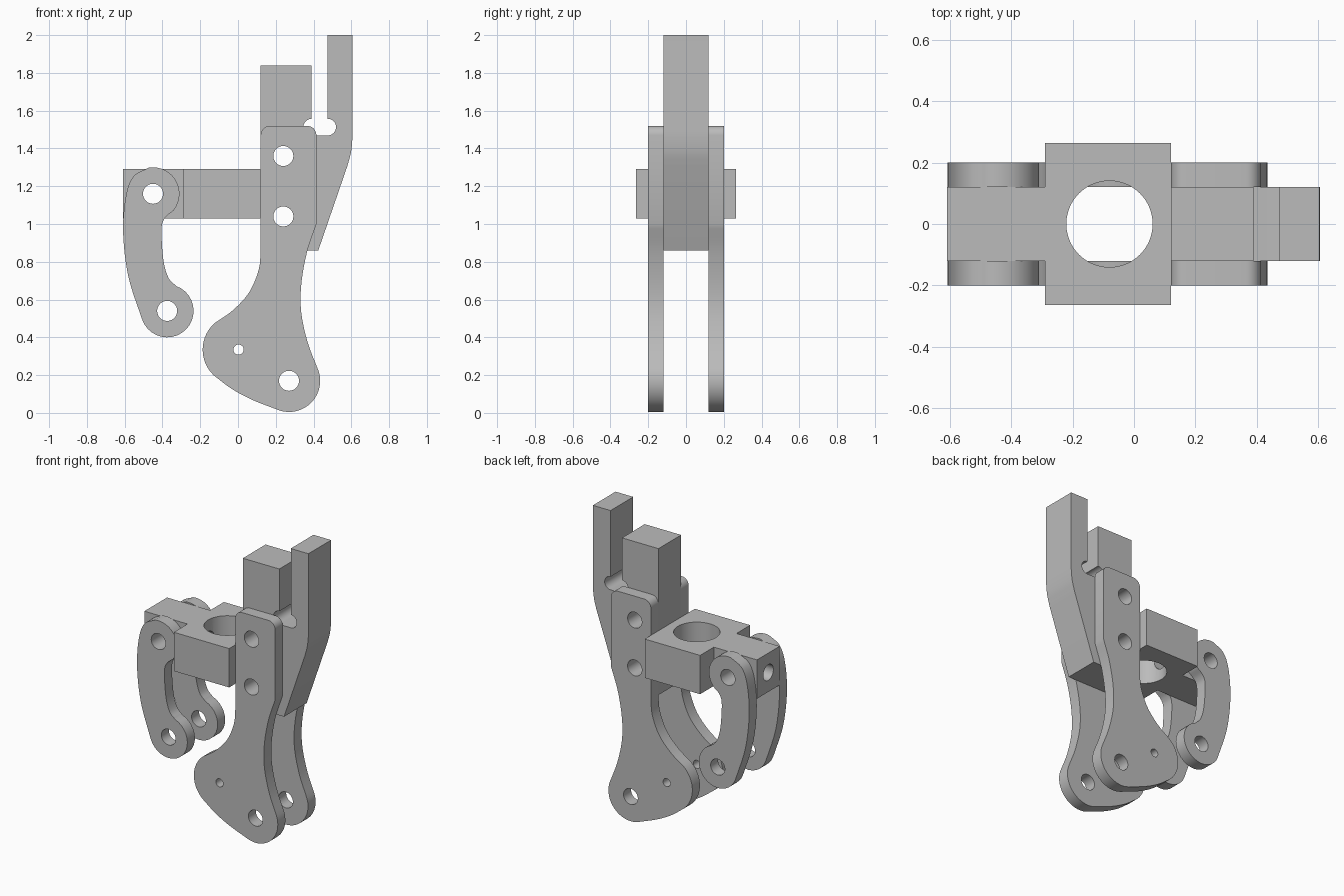
import bpy
import bmesh
from math import cos, sin, radians
from mathutils import Matrix, Vector

cube = bpy.data.objects.get("Cube")
if cube:
    bpy.data.objects.remove(cube, do_unlink=True)

GREY = (0.5, 0.5, 0.5, 1.0)
metal = bpy.data.materials.new("plain_grey")
metal.use_nodes = True
metal.diffuse_color = GREY
metal.node_tree.nodes["Principled BSDF"].inputs["Base Color"].default_value = GREY


def arc(cx, cy, r, start, end, steps=20):
    """Points along a circular arc, angles in degrees."""
    angles = [radians(start + (end - start) * i / steps) for i in range(steps + 1)]
    return [(cx + r * cos(a), cy + r * sin(a)) for a in angles]


def flow(points, steps=6):
    """Smooth curve through the points, without its two end points."""
    p = [Vector(q) for q in points]
    p = [2 * p[0] - p[1]] + p + [2 * p[-1] - p[-2]]
    out = []
    for a, b, c, d in zip(p, p[1:], p[2:], p[3:]):
        for i in range(steps):
            t = i / steps
            out.append(tuple(0.5 * (2 * b + (c - a) * t + (2 * a - 5 * b + 4 * c - d) * t ** 2
                                    + (3 * b - a - 3 * c + d) * t ** 3)))
    return out[1:]


def add_object(name, bm):
    bmesh.ops.recalc_face_normals(bm, faces=bm.faces)
    mesh = bpy.data.meshes.new(name)
    bm.to_mesh(mesh)
    bm.free()
    mesh.materials.append(metal)
    obj = bpy.data.objects.new(name, mesh)
    bpy.context.collection.objects.link(obj)
    return obj


def prism(name, outline, low, high, axis="Y"):
    """Extrude an outline: x-z outlines along Y, x-y outlines along Z."""
    bm = bmesh.new()
    place = (lambda u, v: (u, low, v)) if axis == "Y" else (lambda u, v: (u, v, low))
    face = bm.faces.new([bm.verts.new(place(u, v)) for u, v in outline])
    new = bmesh.ops.extrude_face_region(bm, geom=[face])["geom"]
    shift = Vector((0, high - low, 0) if axis == "Y" else (0, 0, high - low))
    bmesh.ops.translate(bm, vec=shift, verts=[g for g in new if isinstance(g, bmesh.types.BMVert)])
    return add_object(name, bm)


def drill(obj, centre, radius, axis="Y", length=1.0):
    """Cut a round hole along an axis."""
    turn = {"X": Matrix.Rotation(radians(90), 4, "Y"),
            "Y": Matrix.Rotation(radians(90), 4, "X"),
            "Z": Matrix()}[axis]
    bm = bmesh.new()
    bmesh.ops.create_cone(bm, cap_ends=True, segments=40, radius1=radius, radius2=radius,
                          depth=length, matrix=Matrix.Translation(centre) @ turn)
    cutter = add_object("hole_cutter", bm)
    cutter.hide_render = True
    mod = obj.modifiers.new("hole", "BOOLEAN")
    mod.operation = "DIFFERENCE"
    mod.solver = "EXACT"
    mod.object = cutter
    bpy.context.view_layer.objects.active = obj
    bpy.ops.object.modifier_apply(modifier=mod.name)
    bpy.data.objects.remove(cutter, do_unlink=True)


def finish(obj):
    bpy.ops.object.select_all(action="DESELECT")
    obj.select_set(True)
    bpy.context.view_layer.objects.active = obj
    bpy.ops.object.shade_smooth_by_angle(angle=radians(30))


PIN = 0.053
HALF = 0.12      # half thickness of the centre parts
OUTER = 0.2      # outer face of the side plates
PIVOT = (-0.45, 1.16)

# Centre body with forked top and keyhole slot
body_outline = ([(0.12, 0.86), (0.425, 0.86), (0.58, 1.31)]
                + flow([(0.58, 1.31), (0.598, 1.38), (0.606, 1.46), (0.606, 1.54)])
                + [(0.606, 2.0), (0.475, 2.0)]
                + arc(0.475, 1.513, 0.044, 90, -90)
                + arc(0.39, 1.513, 0.044, 270, 90)
                + [(0.39, 1.84), (0.12, 1.84)])
body = prism("forked_body", body_outline, -HALF, HALF)
for z in (1.04, 1.36):
    drill(body, (0.24, 0, z), PIN)
finish(body)

# Cross block with a narrow tab, a vertical bore and two pin holes
block_outline = [(0.12, -0.265), (0.12, 0.265), (-0.29, 0.265), (-0.29, HALF),
                 (-0.61, HALF), (-0.61, -HALF), (-0.29, -HALF), (-0.29, -0.265)]
block = prism("cross_block", block_outline, 1.03, 1.29, "Z")
drill(block, (-0.08, 0, 1.16), 0.141, "Z")
drill(block, (PIVOT[0], 0, PIVOT[1]), PIN)
drill(block, (-0.45, 0, 1.16), PIN, "X", 0.6)
finish(block)

# Side plate outline: two lower lobes, waist and rounded top
plate_outline = (arc(0.27, 0.17, 0.165, -110, 20)
                 + flow([(0.425, 0.226), (0.37, 0.37), (0.335, 0.53),
                         (0.335, 0.68), (0.365, 0.85), (0.415, 1.0)])
                 + [(0.415, 1.0)]
                 + arc(0.365, 1.47, 0.05, 0, 90, 8)
                 + arc(0.17, 1.47, 0.05, 90, 180, 8)
                 + [(0.12, 0.86)]
                 + flow([(0.12, 0.86), (0.11, 0.76), (0.06, 0.64), (-0.025, 0.545), (-0.12, 0.478)])
                 + arc(0, 0.335, 0.187, 130, 230)
                 + flow([(-0.12, 0.192), (-0.03, 0.125), (0.08, 0.067), (0.214, 0.015)]))

# Curved arm outline: round eye at each end
arm_outline = (arc(*PIVOT, 0.14, -40, 100)
               + flow([(-0.474, 1.298), (-0.555, 1.25), (-0.595, 1.14),
                       (-0.608, 0.95), (-0.58, 0.72), (-0.507, 0.492)])
               + arc(-0.375, 0.54, 0.14, 200, 430)
               + flow([(-0.327, 0.672), (-0.368, 0.715), (-0.395, 0.81),
                       (-0.405, 0.97), (-0.388, 1.03), (-0.343, 1.07)]))

# Plates and arms on both sides
for side, low, high in (("front", -OUTER, -HALF), ("back", HALF, OUTER)):
    plate = prism(side + "_side_plate", plate_outline, low, high)
    for x, z, r in ((0.24, 1.36, PIN), (0.24, 1.04, PIN), (0.27, 0.17, PIN), (0.003, 0.335, 0.027)):
        drill(plate, (x, 0, z), r)
    finish(plate)
    arm = prism(side + "_curved_arm", arm_outline, low, high)
    for x, z in (PIVOT, (-0.375, 0.54)):
        drill(arm, (x, 0, z), PIN)
    finish(arm)
